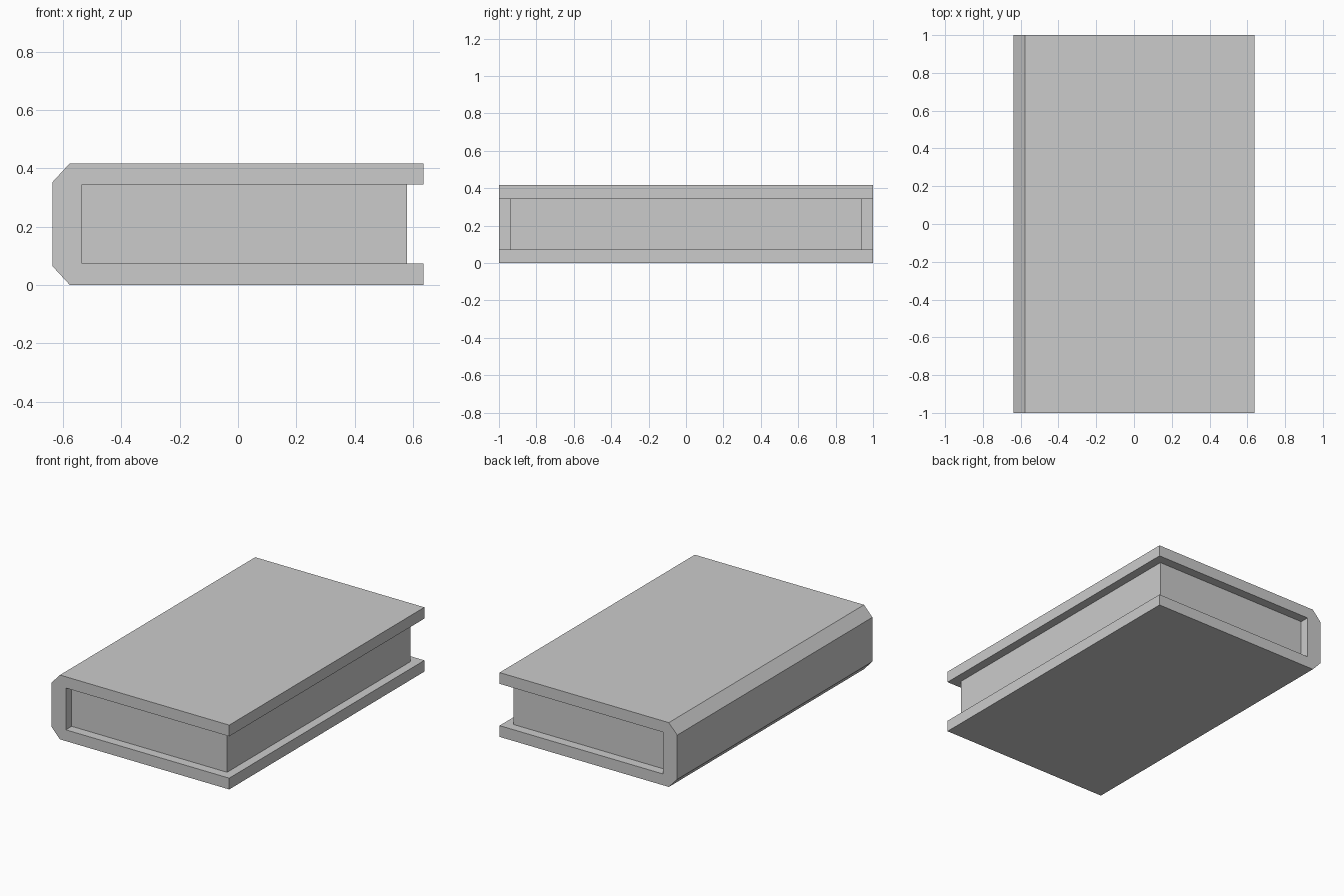
import bpy
import bmesh

cube = bpy.data.objects.get("Cube")
if cube:
    bpy.data.objects.remove(cube, do_unlink=True)

grey = bpy.data.materials.new("plain grey")
grey.use_nodes = True
colour = (0.6, 0.6, 0.6, 1)
grey.diffuse_color = colour
grey.node_tree.nodes["Principled BSDF"].inputs["Base Color"].default_value = colour


def extrude_profile(name, profile, half_depth):
    """Extrude an outline in the xz plane evenly along y."""
    bm = bmesh.new()
    face = bm.faces.new([bm.verts.new((x, -half_depth, z)) for x, z in profile])
    result = bmesh.ops.extrude_face_region(bm, geom=[face])
    verts = [v for v in result["geom"] if isinstance(v, bmesh.types.BMVert)]
    bmesh.ops.translate(bm, verts=verts, vec=(0, 2 * half_depth, 0))
    bmesh.ops.recalc_face_normals(bm, faces=bm.faces)
    mesh = bpy.data.meshes.new(name)
    bm.to_mesh(mesh)
    bm.free()
    mesh.materials.append(grey)
    obj = bpy.data.objects.new(name, mesh)
    bpy.context.collection.objects.link(obj)
    return obj


height, board = 0.417, 0.073
edge, spine_inner, page_edge = 0.637, -0.535, 0.58
bevel_x, bevel_z = 0.06, 0.065
low, high = board, height - board

# Wrapped cover: two boards joined by a spine with bevelled corners
extrude_profile("cover", [
    (edge, 0), (edge, low), (spine_inner, low), (spine_inner, high),
    (edge, high), (edge, height), (bevel_x - edge, height),
    (-edge, height - bevel_z), (-edge, bevel_z), (bevel_x - edge, 0),
], 1.0)

# Page block, set back from the three open sides
extrude_profile("page_block", [
    (spine_inner, low), (page_edge, low), (page_edge, high), (spine_inner, high),
], 0.94)
